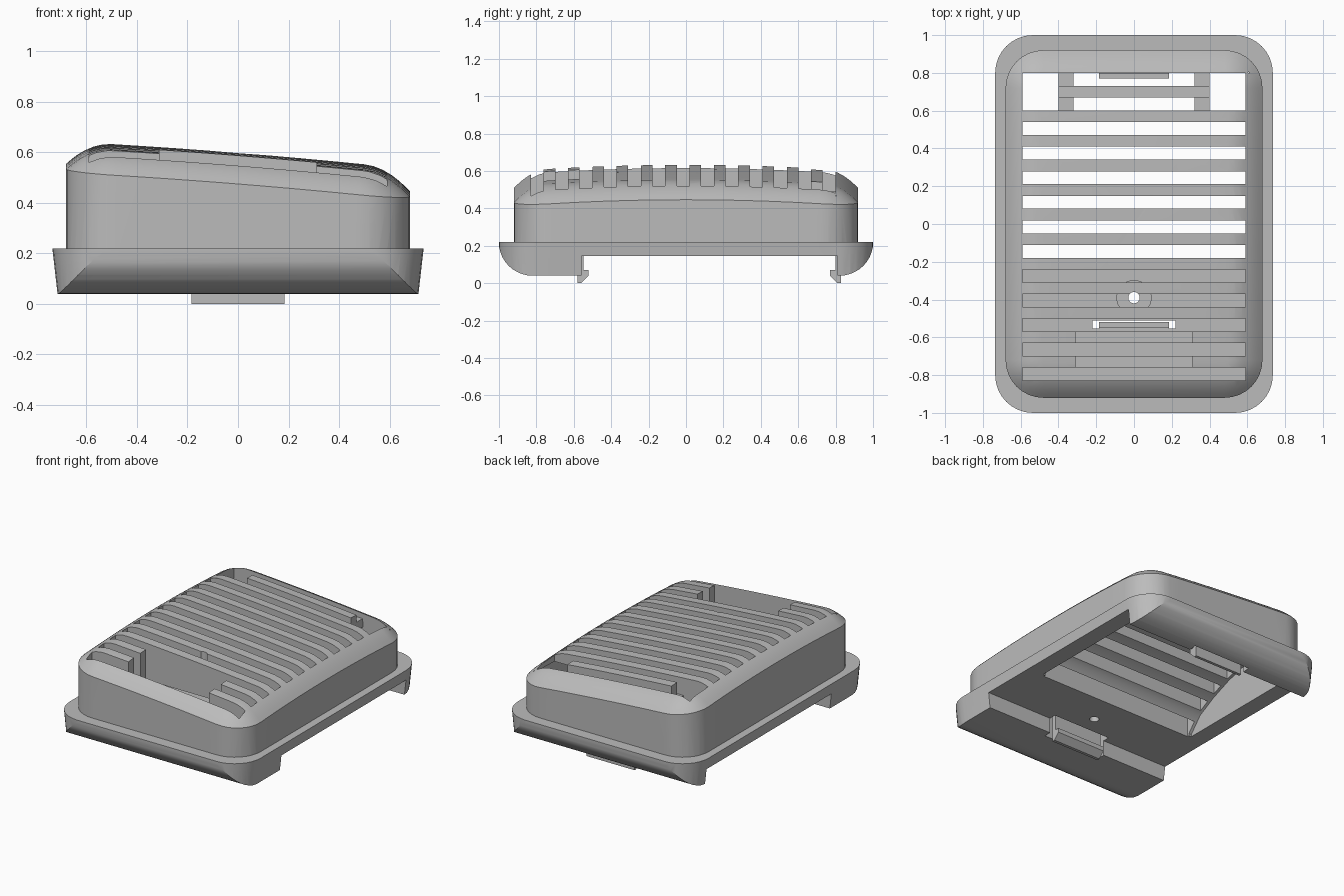
import bpy, bmesh, math

old = bpy.data.objects.get("Cube")
if old:
    bpy.data.objects.remove(old, do_unlink=True)

grey = bpy.data.materials.new("plain grey")
grey.use_nodes = True
grey.diffuse_color = (0.5, 0.5, 0.5, 1)
for node in grey.node_tree.nodes:
    if node.type == 'BSDF_PRINCIPLED':
        node.inputs["Base Color"].default_value = (0.5, 0.5, 0.5, 1)


def finish(bm, name):
    bmesh.ops.recalc_face_normals(bm, faces=bm.faces[:])
    mesh = bpy.data.meshes.new(name)
    bm.to_mesh(mesh)
    bm.free()
    mesh.materials.append(grey)
    obj = bpy.data.objects.new(name, mesh)
    bpy.context.collection.objects.link(obj)
    return obj


def loft(name, rings):
    """Skin a stack of equal rings and close both ends with fans."""
    bm = bmesh.new()
    loops = [[bm.verts.new(p) for p in ring] for ring in rings]
    n = len(rings[0])
    for a, b in zip(loops, loops[1:]):
        for i in range(n):
            j = (i + 1) % n
            bm.faces.new((a[i], a[j], b[j], b[i]))
    caps = [bm.faces.new(loops[0]), bm.faces.new(loops[-1])]
    bmesh.ops.poke(bm, faces=caps)
    bmesh.ops.triangulate(bm, faces=bm.faces[:])
    return finish(bm, name)


def boxes(name, specs):
    bm = bmesh.new()
    for x0, x1, y0, y1, z0, z1 in specs:
        verts = bmesh.ops.create_cube(bm, size=1)["verts"]
        for v in verts:
            v.co = (x0 + (v.co.x + 0.5) * (x1 - x0),
                    y0 + (v.co.y + 0.5) * (y1 - y0),
                    z0 + (v.co.z + 0.5) * (z1 - z0))
    return finish(bm, name)


def extrude_x(name, profile, half):
    """Extrude a (y, z) outline across the width."""
    bm = bmesh.new()
    a = [bm.verts.new((-half, y, z)) for y, z in profile]
    b = [bm.verts.new((half, y, z)) for y, z in profile]
    n = len(profile)
    for i in range(n):
        j = (i + 1) % n
        bm.faces.new((a[i], a[j], b[j], b[i]))
    bm.faces.new(a)
    bm.faces.new(b)
    return finish(bm, name)


def cylinder(name, radius, y, z0, z1):
    ring = [(radius * math.cos(k * math.pi / 16), y + radius * math.sin(k * math.pi / 16))
            for k in range(32)]
    return loft(name, [[(px, py, z) for px, py in ring] for z in (z0, z1)])


def boolean(obj, tool, operation='DIFFERENCE'):
    mod = obj.modifiers.new("cut", 'BOOLEAN')
    mod.operation = operation
    mod.solver = 'EXACT'
    mod.object = tool
    bpy.context.view_layer.objects.active = obj
    bpy.ops.object.modifier_apply(modifier=mod.name)
    bpy.data.objects.remove(tool, do_unlink=True)


def rounded_rect(hx, hy, r, arc=8, straight=10):
    corners = []
    for k, (sx, sy) in enumerate(((1, 1), (-1, 1), (-1, -1), (1, -1))):
        corners.append([(sx * (hx - r) + r * math.cos((k + i / arc) * math.pi / 2),
                         sy * (hy - r) + r * math.sin((k + i / arc) * math.pi / 2))
                        for i in range(arc + 1)])
    pts = []
    for k in range(4):
        pts += corners[k]
        (ax, ay), (bx, by) = corners[k][-1], corners[(k + 1) % 4][0]
        pts += [(ax + (bx - ax) * i / straight, ay + (by - ay) * i / straight)
                for i in range(1, straight)]
    return pts


# Main body: rounded walls under a tilted, crowned top with soft shoulders
def edge_z(x, y):
    return 0.51 - 0.08 * x - 0.02 * x * x - 0.035 * (y / 0.92) ** 2


SHOULDER, RISE = 0.18, 0.088
outline = rounded_rect(0.68, 0.92, 0.2)
rings = [[(x, y, 0.18) for x, y in outline]]
for t in (0, 0.12, 0.25, 0.4, 0.6, 0.8, 1):
    d = t * SHOULDER
    ring = rounded_rect(0.68 - d, 0.92 - d, 0.2 - d)
    lift = RISE * (1 - (1 - t) ** 2)
    rings.append([(x, y, edge_z(x, y) + lift) for x, y in ring])
for s in (0.75, 0.5, 0.25):
    rings.append([(x * s, y * s, edge_z(x * s, y * s) + RISE) for x, y in ring])
body = loft("vented_housing", rings)

# Flared base rim, trimmed by a side profile with round ends and a stepped underside
base = loft("base_rim", [
    [(x, y, 0.0) for x, y in rounded_rect(0.71, 1.0, 0.2)],
    [(x, y, 0.22) for x, y in rounded_rect(0.735, 1.0, 0.2)]])
quarter = [(0.82 + 0.181 * math.cos(k * math.pi / 20), 0.22 - 0.18 * math.sin(k * math.pi / 20))
           for k in range(11)]
profile = [(-1.001, 0.3)] + [(-y, z) for y, z in quarter]
profile += [(-0.56, 0.04), (-0.56, 0.145), (0.81, 0.145), (0.81, 0.04)]
profile += quarter[::-1] + [(1.001, 0.3)]
boolean(base, extrude_x("trim", profile, 1), 'INTERSECT')
boolean(body, base, 'UNION')

# Underside cavity with an arched roof
arch = [(-0.165, 0.05), (-0.165, 0.16), (-0.08, 0.26), (0.05, 0.33), (0.2, 0.39),
        (0.35, 0.43), (0.55, 0.46), (0.805, 0.47), (0.805, 0.05)]
boolean(body, extrude_x("cavity", arch, 0.61))

# Row of cross slots: open at the back, blind above the front floor
FLOOR = 0.3
slots = []
for j in range(13):
    c = 0.765 - 0.13 * j
    slots.append((-0.59, 0.59, c - 0.034, c + 0.034, 0.1 if c > -0.16 else FLOOR, 1))
boolean(body, boxes("slots", slots))

# Latch recess at the front, open corners at the back
boolean(body, boxes("front_recess", [(-0.31, 0.31, -0.765, -0.55, 0.4, 1)]))
boolean(body, boxes("back_corners", [(0.4, 0.59, 0.62, 0.78, 0.1, 1),
                                     (-0.59, -0.4, 0.62, 0.78, 0.1, 1)]))

# Windows around the two latches
boolean(body, boxes("windows", [(-0.22, 0.22, -0.552, -0.512, 0, 0.45),
                                (-0.22, 0.22, 0.74, 0.812, 0, 0.5)]))
boolean(body, boxes("niches", [(-0.22, 0.22, -0.61, -0.52, -0.1, 0.25),
                               (-0.22, 0.22, 0.75, 0.86, -0.1, 0.25)]))

# Screw collar and hole in the front floor
boolean(body, cylinder("collar", 0.093, -0.39, 0.25, FLOOR + 0.02), 'UNION')
boolean(body, cylinder("hole", 0.03, -0.39, 0, 1))

# Snap latches, the back one mirrored
hook = [(-0.58, 0.3), (-0.58, 0), (-0.56, 0), (-0.52, 0.04), (-0.52, 0.07),
        (-0.548, 0.07), (-0.548, 0.3)]
extrude_x("front_latch", hook, 0.185)
extrude_x("back_latch", [(0.25 - y, z) for y, z in hook], 0.185)

# Short brackets carrying the trimmed back slat
boxes("back_brackets", [(0.32, 0.4, 0.59, 0.82, 0.43, 0.49),
                        (-0.4, -0.32, 0.59, 0.82, 0.43, 0.49)])

# Smooth shading with crisp edges on the housing
bpy.ops.object.select_all(action='DESELECT')
body.select_set(True)
bpy.context.view_layer.objects.active = body
bpy.ops.object.shade_smooth_by_angle(angle=math.radians(25))
